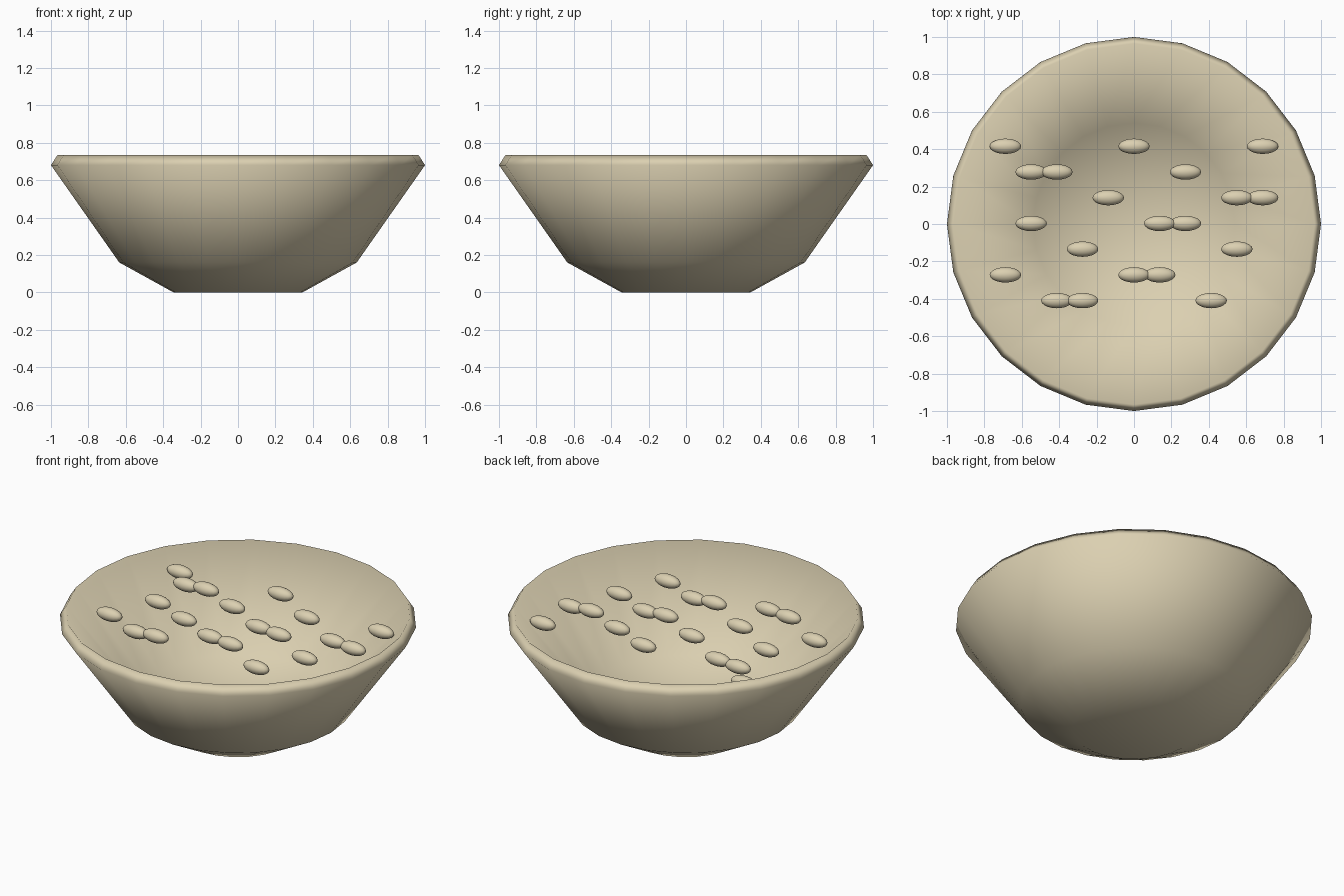
import bpy, bmesh, math

if "Cube" in bpy.data.objects:
    bpy.data.objects.remove(bpy.data.objects["Cube"])

tan = bpy.data.materials.new("warm_tan")
tan.diffuse_color = (0.71, 0.63, 0.44, 1)
tan.use_nodes = True
tan.node_tree.nodes["Principled BSDF"].inputs["Base Color"].default_value = tan.diffuse_color


def finish(bm, name):
    bmesh.ops.recalc_face_normals(bm, faces=bm.faces)
    for f in bm.faces:
        f.smooth = True
    mesh = bpy.data.meshes.new(name)
    bm.to_mesh(mesh)
    bm.free()
    mesh.materials.append(tan)
    obj = bpy.data.objects.new(name, mesh)
    bpy.context.collection.objects.link(obj)
    return obj


# Bowl: profile (radius, height) from base centre, over the rim, to inner floor
profile = [(0, 0), (0.345, 0), (0.635, 0.16), (1.0, 0.68),
           (0.965, 0.735), (0.54, 0.22), (0, 0.15)]
bm = bmesh.new()
verts = [bm.verts.new((r, 0, z)) for r, z in profile]
edges = [bm.edges.new(pair) for pair in zip(verts, verts[1:])]
bmesh.ops.spin(bm, geom=verts + edges, cent=(0, 0, 0), axis=(0, 0, 1),
               angle=2 * math.pi, steps=24)
bmesh.ops.remove_doubles(bm, verts=bm.verts, dist=1e-4)
bmesh.ops.dissolve_degenerate(bm, dist=1e-5, edges=bm.edges)
finish(bm, "bowl")

# Grains: small ellipsoids on a regular grid, rows of occupied columns
STEP = 0.1375
rows = {3: (-5, 0, 5), 2: (-4, -3, 2), 1: (-1, 4, 5), 0: (-4, 1, 2),
        -1: (-2, 4), -2: (-5, 0, 1), -3: (-3, -2, 3)}
bm = bmesh.new()
bmesh.ops.create_uvsphere(bm, u_segments=20, v_segments=12, radius=1)
bmesh.ops.scale(bm, vec=(0.084, 0.041, 0.039), verts=bm.verts)
first = finish(bm, "grain")
bpy.context.collection.objects.unlink(first)
for row, columns in rows.items():
    for col in columns:
        grain = bpy.data.objects.new("grain", first.data)
        x = col * STEP
        grain.location = (x, row * STEP + 0.003, 0.69 - 0.07 * abs(x))
        bpy.context.collection.objects.link(grain)
bpy.data.objects.remove(first)
